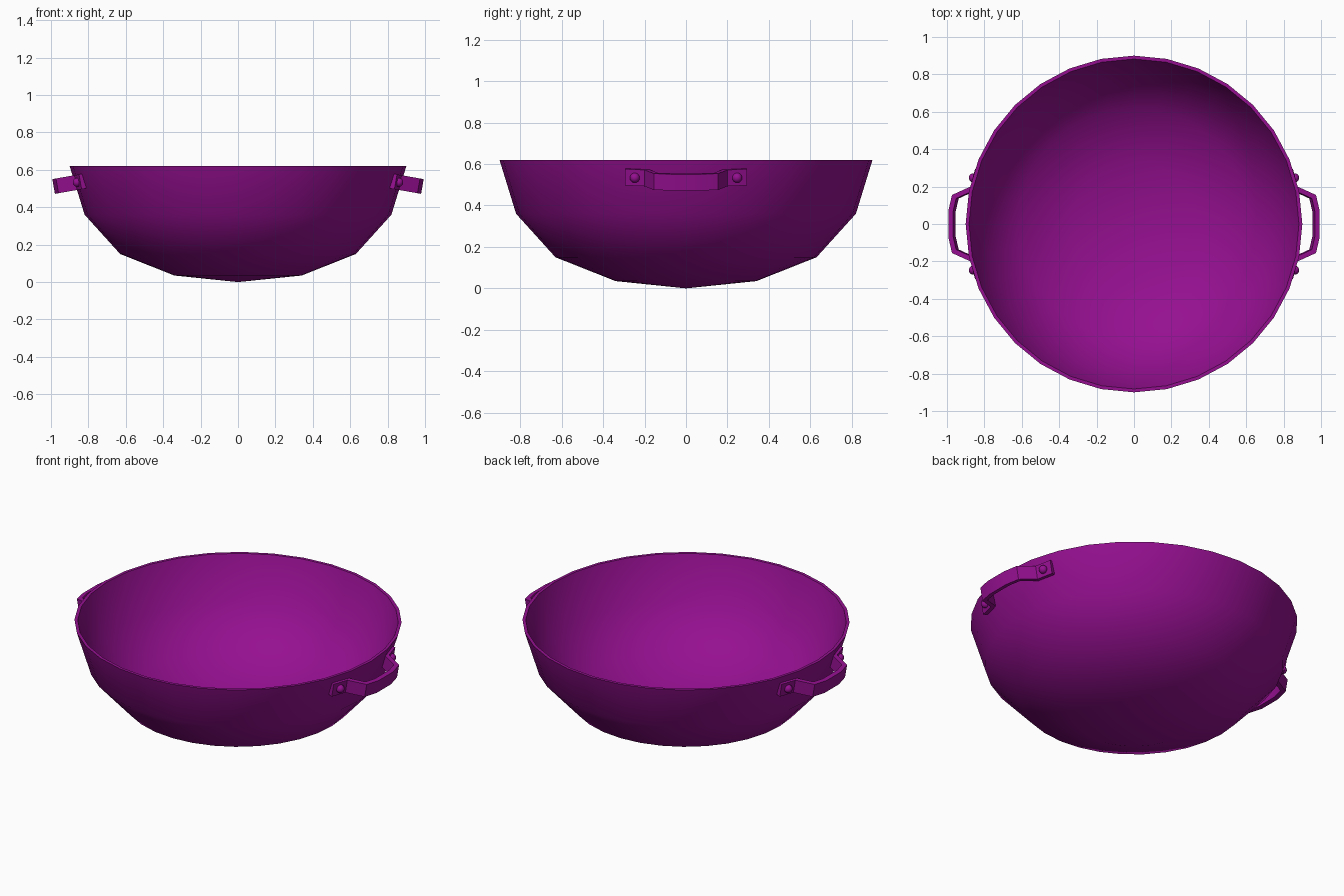
import bpy, bmesh, math
from mathutils import Vector, Matrix

cube = bpy.data.objects.get("Cube")
if cube:
    bpy.data.objects.remove(cube)

purple = bpy.data.materials.new("purple enamel")
purple.use_nodes = True
colour = (0.30, 0.005, 0.28, 1)
purple.diffuse_color = colour
purple.node_tree.nodes["Principled BSDF"].inputs["Base Color"].default_value = colour


def finish(name, bm, angle):
    """Turn a bmesh into a shaded, coloured object."""
    bmesh.ops.recalc_face_normals(bm, faces=bm.faces)
    mesh = bpy.data.meshes.new(name)
    bm.to_mesh(mesh)
    bm.free()
    mesh.materials.append(purple)
    obj = bpy.data.objects.new(name, mesh)
    bpy.context.collection.objects.link(obj)
    bpy.ops.object.select_all(action='DESELECT')
    obj.select_set(True)
    bpy.context.view_layer.objects.active = obj
    bpy.ops.object.shade_smooth_by_angle(angle=math.radians(angle))
    return obj


# Bowl: outer wall up to the rim, then back down the inside
outer = [(0, 0), (0.34, 0.035), (0.63, 0.15), (0.82, 0.36), (0.9, 0.62)]
inner = [(0.882, 0.62), (0.803, 0.367), (0.619, 0.166), (0.336, 0.053), (0, 0.018)]
bm = bmesh.new()
verts = [bm.verts.new((r, 0, z)) for r, z in outer + inner]
edges = [bm.edges.new(pair) for pair in zip(verts, verts[1:])]
bmesh.ops.spin(bm, geom=verts + edges, cent=(0, 0, 0), axis=(0, 0, 1),
               angle=math.tau, steps=32, use_duplicate=False)
bmesh.ops.remove_doubles(bm, verts=bm.verts, dist=0.0005)
finish("bowl", bm, 40)

# Handles: a flat strap bent outward, riveted to the wall at both feet
half_path = [(0.843, 0.295), (0.868, 0.2), (0.968, 0.155), (0.988, 0.07)]
path = half_path + [(x, -y) for x, y in reversed(half_path)]
THICK, HEIGHT, MID_Z = 0.026, 0.08, 0.535
tilt = (Matrix.Translation((0.85, 0, MID_Z)) @ Matrix.Rotation(math.radians(10), 4, 'Y')
        @ Matrix.Translation((-0.85, 0, 0)))


def offset_point(i):
    """Mitred offset from the outer line to the inner line of the strap."""
    here = Vector(path[i])
    sides = []
    for a, b in ((i - 1, i), (i, i + 1)):
        if a >= 0 and b < len(path):
            d = (Vector(path[b]) - Vector(path[a])).normalized()
            sides.append(Vector((d.y, -d.x)))
    mitre = sum(sides, Vector((0, 0))).normalized()
    return here + mitre * THICK / mitre.dot(sides[0])


for side, turn in (("left", 0), ("right", math.pi)):
    place = Matrix.Rotation(turn, 4, 'Z') @ tilt
    bm = bmesh.new()
    rings = []
    for i, (x, y) in enumerate(path):
        q = offset_point(i)
        corners = [(x, y, -HEIGHT / 2), (x, y, HEIGHT / 2),
                   (q.x, q.y, HEIGHT / 2), (q.x, q.y, -HEIGHT / 2)]
        rings.append([bm.verts.new(c) for c in corners])
    for a, b in zip(rings, rings[1:]):
        for k in range(4):
            bm.faces.new((a[k], a[(k + 1) % 4], b[(k + 1) % 4], b[k]))
    bm.faces.new(rings[0])
    bm.faces.new(rings[-1])
    bm.transform(place)
    finish(side + "_handle", bm, 20)

    # Rivets: domed heads set on the feet
    for end, sign in (("a", 1), ("b", -1)):
        bm = bmesh.new()
        bmesh.ops.create_uvsphere(bm, u_segments=12, v_segments=8, radius=0.024)
        bm.transform(place @ Matrix.Translation((0.86, 0.247 * sign, 0)))
        finish(side + "_rivet_" + end, bm, 40)
